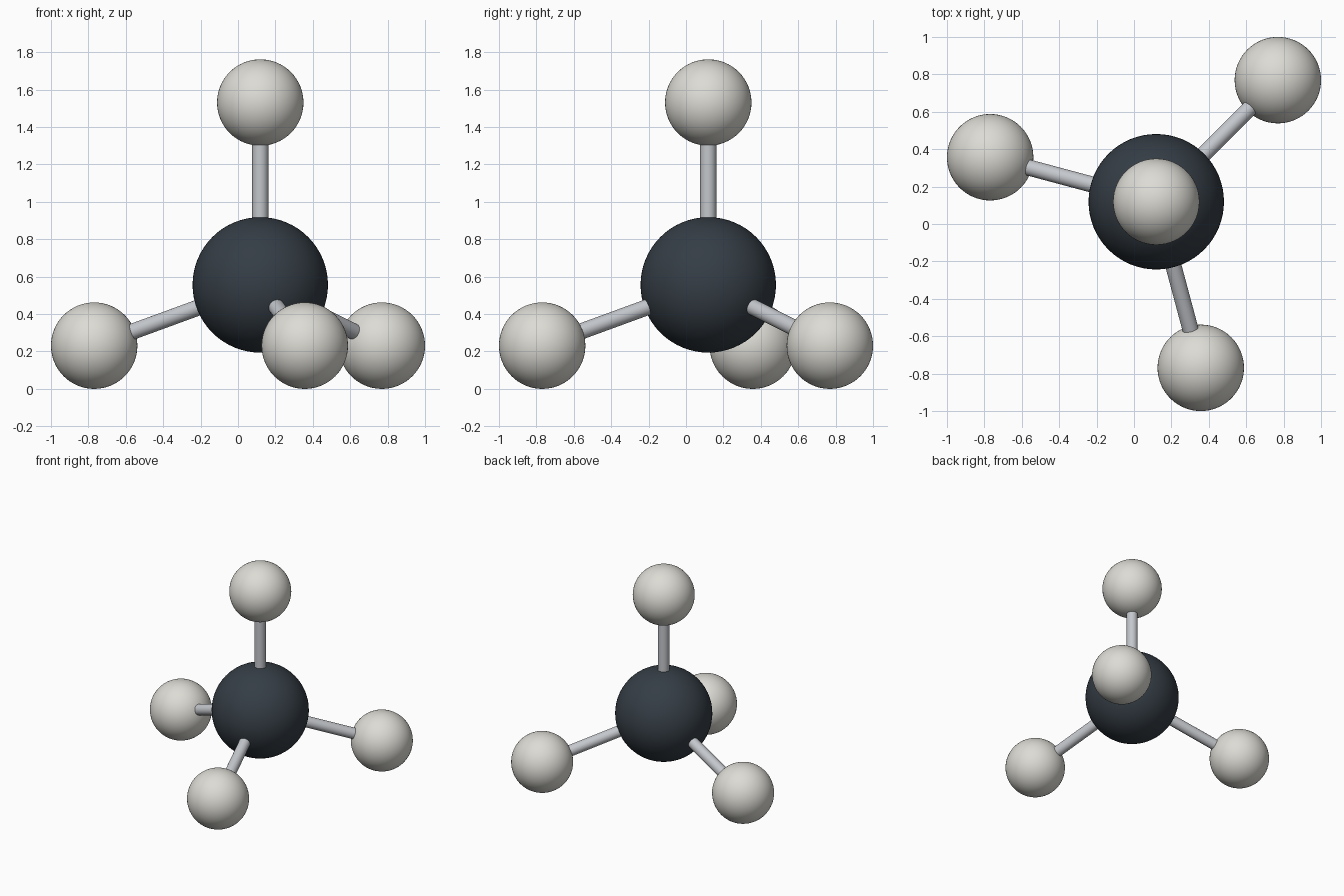
import bpy
from math import sin, cos, radians, sqrt
from mathutils import Vector

if "Cube" in bpy.data.objects:
    bpy.data.objects.remove(bpy.data.objects["Cube"])

ATOM_R, CORE_R, BOND_R, LENGTH = 0.231, 0.362, 0.043, 0.975
core = Vector((0.119, 0.119, ATOM_R + LENGTH / 3))


def material(name, color):
    m = bpy.data.materials.new(name)
    m.diffuse_color = (*color, 1)
    m.use_nodes = True
    m.node_tree.nodes["Principled BSDF"].inputs["Base Color"].default_value = m.diffuse_color
    return m


dark = material("charcoal", (0.035, 0.047, 0.06))
pale = material("off_white", (0.72, 0.71, 0.66))
metal = material("light_grey", (0.55, 0.57, 0.6))


def finish(name, mat):
    ob = bpy.context.object
    ob.name = name
    ob.data.materials.append(mat)
    bpy.ops.object.shade_smooth_by_angle()


def ball(name, centre, radius, mat):
    bpy.ops.mesh.primitive_uv_sphere_add(segments=64, ring_count=32, radius=radius, location=centre)
    finish(name, mat)


def rod(name, a, b):
    bpy.ops.mesh.primitive_cylinder_add(vertices=32, radius=BOND_R, depth=(b - a).length, location=(a + b) / 2)
    bpy.context.object.rotation_euler = (b - a).to_track_quat('Z', 'Y').to_euler()
    finish(name, metal)


# Central atom
ball("centre_atom", core, CORE_R, dark)

# Tetrahedral directions: one straight up, three splayed below
flat = sqrt(8) / 3
directions = {"top": Vector((0, 0, 1))}
for label, deg in (("back_right", 45), ("left", 165), ("front", 285)):
    a = radians(deg)
    directions[label] = Vector((flat * cos(a), flat * sin(a), -1 / 3))

# Outer atoms and their bonds
for label, d in directions.items():
    end = core + d * LENGTH
    ball(label + "_atom", end, ATOM_R, pale)
    rod(label + "_bond", core, end)
